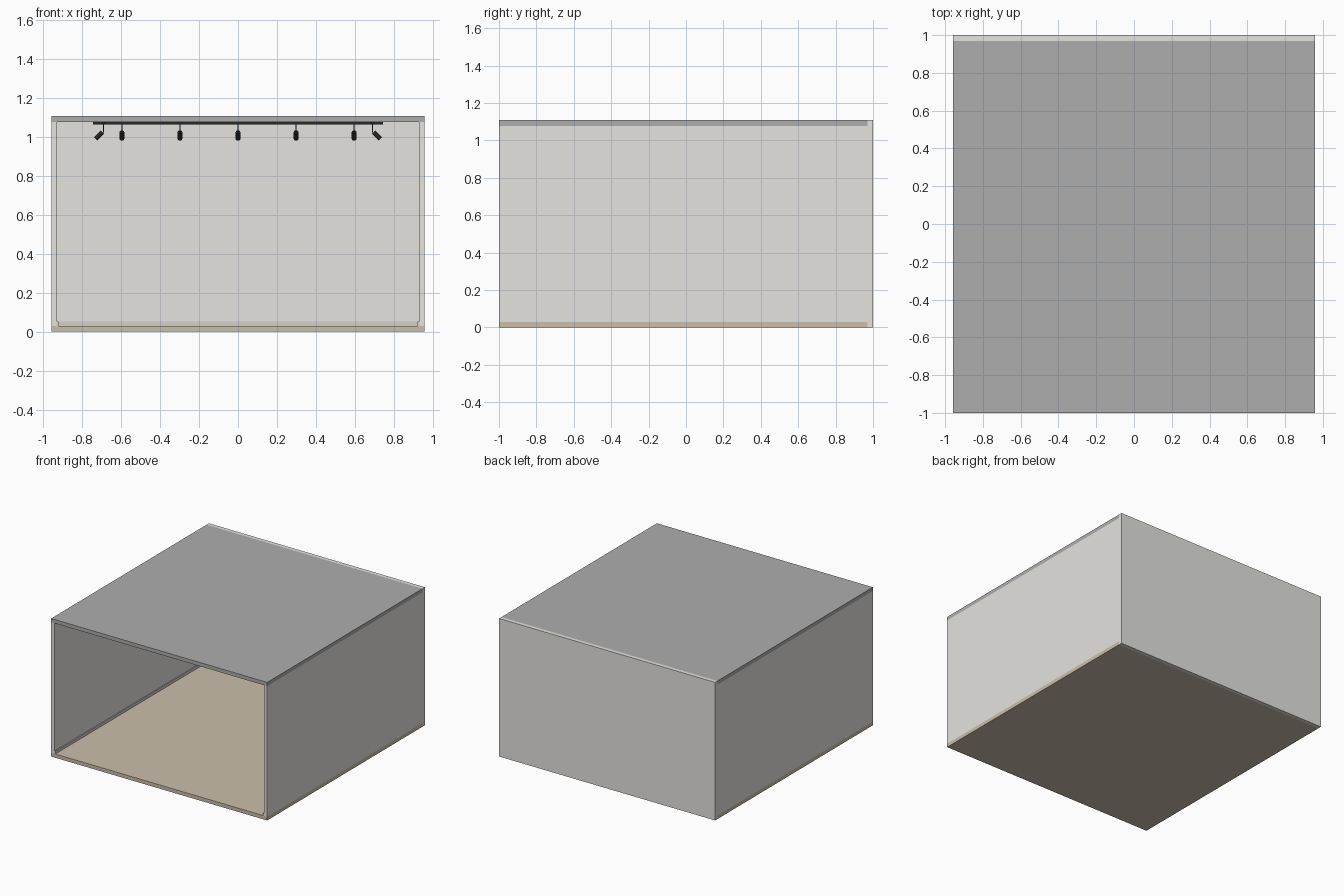
import bpy
from mathutils import Vector

if "Cube" in bpy.data.objects:
    bpy.data.objects.remove(bpy.data.objects["Cube"])

W, D, H, T = 0.959, 1.0, 1.108, 0.03   # half width, half depth, height, thickness


def material(name, rgb):
    m = bpy.data.materials.new(name)
    m.diffuse_color = (*rgb, 1)
    m.use_nodes = True
    m.node_tree.nodes["Principled BSDF"].inputs["Base Color"].default_value = m.diffuse_color
    return m


WALL = material("wall_paint", (0.78, 0.77, 0.74))
CEIL = material("ceiling_paint", (0.42, 0.42, 0.42))
WOOD = material("floor_wood", (0.60, 0.52, 0.41))
TRIM = material("skirting_paint", (0.66, 0.64, 0.60))
BLACK = material("black_metal", (0.02, 0.02, 0.02))


def box(name, lo, hi, mat):
    lo, hi = Vector(lo), Vector(hi)
    bpy.ops.mesh.primitive_cube_add(size=1, location=(lo + hi) / 2)
    o = bpy.context.object
    o.name = name
    o.scale = hi - lo
    bpy.ops.object.transform_apply(location=False, rotation=False, scale=True)
    o.data.materials.append(mat)
    return o


def rod(name, a, b, r, mat, sides=16):
    a, b = Vector(a), Vector(b)
    bpy.ops.mesh.primitive_cylinder_add(vertices=sides, radius=r, depth=(b - a).length,
                                        location=(a + b) / 2)
    o = bpy.context.object
    o.name = name
    o.rotation_euler = (b - a).to_track_quat('Z', 'Y').to_euler()
    o.data.materials.append(mat)
    bpy.ops.object.shade_smooth_by_angle()
    return o


# Room shell, open at the front
box("floor", (-W, -D, 0), (W, D - T, T), WOOD)
box("ceiling", (-W, -D, H - T), (W, D - T, H), CEIL)
box("back_wall", (-W, D - T, 0), (W, D, H), WALL)
for side, s in (("left", -1), ("right", 1)):
    x0, x1 = sorted((s * (W - T), s * W))
    box(side + "_wall", (x0, -D, T), (x1, D - T, H - T), WALL)
    # Skirting along the side wall
    x0, x1 = sorted((s * (W - T - 0.007), s * (W - T)))
    box(side + "_skirting", (x0, -D, T), (x1, D - T, T + 0.022), TRIM)
box("back_skirting", (-W + T, D - T - 0.007, T), (W - T, D - T, T + 0.022), TRIM)


# Spotlight hung from a track and aimed at the wall in direction d
def spotlight(name, x, y, d):
    top, d = Vector((x, y, 1.07)), Vector(d)
    pivot = Vector((x, y, 1.022))
    aim = (d - Vector((0, 0, 1))).normalized()
    rod(name + "_stem", top, pivot, 0.003, BLACK, 8)
    start = pivot + d * 0.006 + Vector((0, 0, 0.003))
    rod(name + "_head", start, start + aim * 0.05, 0.012, BLACK)


TX, TY, L = 0.69, 0.72, 0.745   # track offsets and half length

# Back track with five spotlights
box("back_track", (-L, TY - 0.008, 1.065), (L, TY + 0.008, H - T), BLACK)
for i in range(5):
    spotlight(f"back_spotlight_{i + 1}", (i - 2) * 0.298, TY, (0, 1, 0))

# Side tracks with spotlights aimed outward
for side, s in (("left", -1), ("right", 1)):
    box(side + "_track", (s * TX - 0.008, -0.75, 1.065), (s * TX + 0.008, TY - 0.008, H - T), BLACK)
    for i in range(4):
        spotlight(f"{side}_spotlight_{i + 1}", s * TX, -0.6 + i * 0.36, (s, 0, 0))
